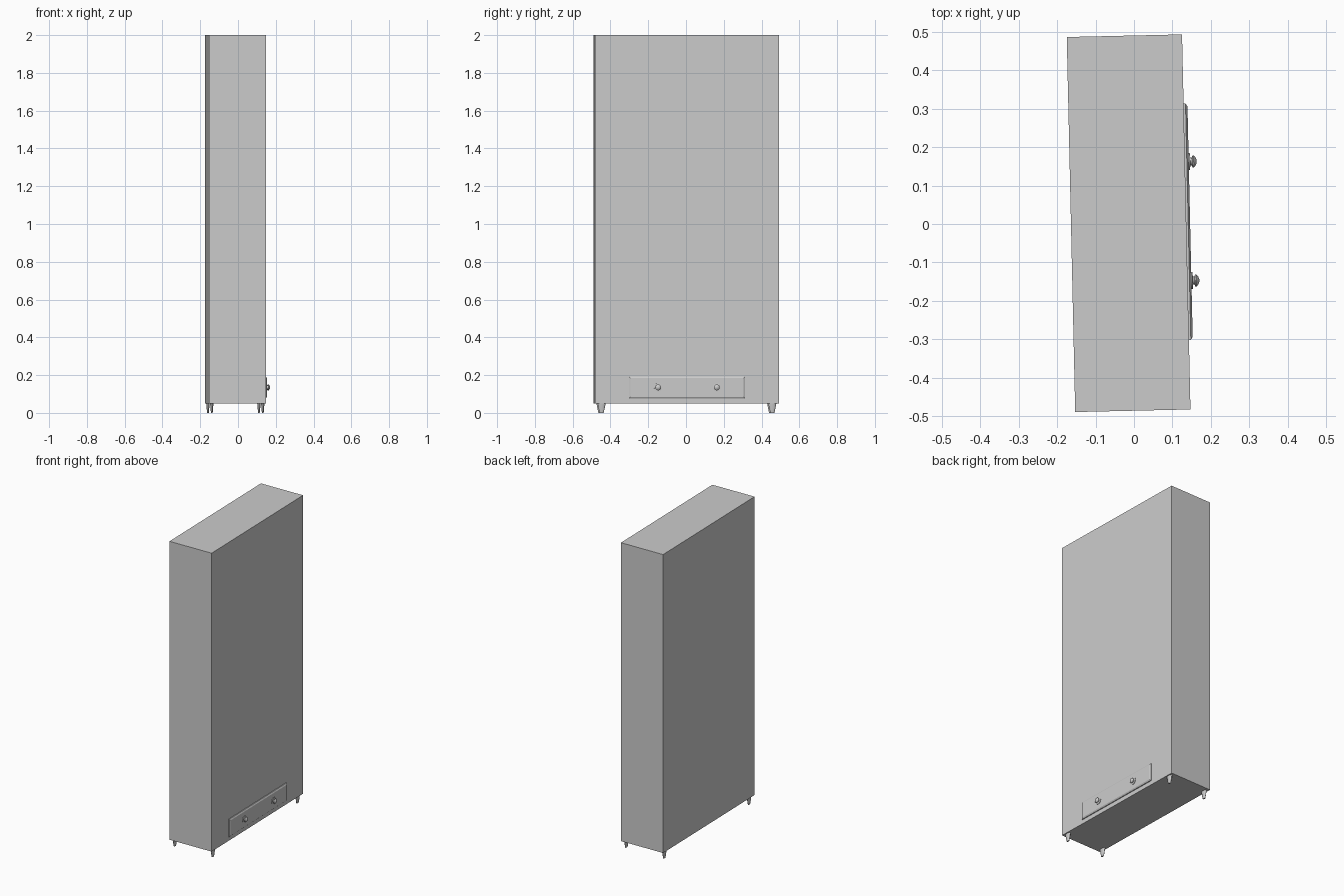
import bpy, bmesh, math
from mathutils import Matrix, Vector

if "Cube" in bpy.data.objects:
    bpy.data.objects.remove(bpy.data.objects["Cube"])

# whole cabinet is turned slightly about z
PLACE = Matrix.Translation((-0.014, 0.002, 0)) @ Matrix.Rotation(math.radians(1.29), 4, 'Z')

def finish(name, bm, smooth=False):
    bmesh.ops.recalc_face_normals(bm, faces=bm.faces)
    me = bpy.data.meshes.new(name)
    bm.to_mesh(me)
    bm.free()
    ob = bpy.data.objects.new(name, me)
    ob.matrix_world = PLACE
    bpy.context.collection.objects.link(ob)
    if smooth:
        bpy.ops.object.select_all(action='DESELECT')
        ob.select_set(True)
        bpy.context.view_layer.objects.active = ob
        bpy.ops.object.shade_smooth_by_angle(angle=math.radians(35))
    return ob

def box(name, lo, hi):
    lo, hi = Vector(lo), Vector(hi)
    bm = bmesh.new()
    bmesh.ops.create_cube(bm, size=1, matrix=Matrix.Translation((lo + hi) / 2) @ Matrix.Diagonal((*(hi - lo), 1)))
    return finish(name, bm)

def lathe(name, profile, matrix, n=12):
    # rings of (radius, height) around z, then placed by matrix
    bm = bmesh.new()
    rings = [[bm.verts.new((r * math.cos(2 * math.pi * i / n), r * math.sin(2 * math.pi * i / n), h))
              for i in range(n)] for r, h in profile]
    for a, b in zip(rings, rings[1:]):
        for i in range(n):
            bm.faces.new((a[i], a[(i + 1) % n], b[(i + 1) % n], b[i]))
    bm.faces.new(rings[0])
    bm.faces.new(rings[-1])
    bmesh.ops.transform(bm, matrix=matrix, verts=bm.verts)
    return finish(name, bm, True)

# cabinet body
box("cabinet_body", (-0.15, -0.488, 0.05), (0.15, 0.488, 2.0))

# drawer front with a sloped border
bm = bmesh.new()
loops = []
for x, inset in ((0.149, 0), (0.155, 0), (0.160, 0.008)):
    y0, y1, z0, z1 = -0.307 + inset, 0.308 - inset, 0.077 + inset, 0.192 - inset
    loops.append([bm.verts.new((x, y, z)) for y, z in ((y0, z0), (y1, z0), (y1, z1), (y0, z1))])
for a, b in zip(loops, loops[1:]):
    for i in range(4):
        bm.faces.new((a[i], a[(i + 1) % 4], b[(i + 1) % 4], b[i]))
bm.faces.new(loops[0])
bm.faces.new(loops[-1])
finish("drawer_front", bm)

# knobs: flange, neck, pointed head
knob = [(0.022, 0), (0.022, 0.004), (0.010, 0.005), (0.010, 0.009),
        (0.016, 0.011), (0.016, 0.014), (0.010, 0.019), (0.004, 0.0215)]
for i, y in enumerate((-0.153, 0.157)):
    m = Matrix.Translation((0.159, y, 0.135)) @ Matrix.Rotation(math.pi / 2, 4, 'Y')
    lathe(f"drawer_knob_{i + 1}", knob, m)

# tapered oval legs at the four corners
for x in (-0.135, 0.135):
    for y in (-0.452, 0.452):
        m = Matrix.Translation((x, y, 0)) @ Matrix.Diagonal((0.42, 1, 1, 1))
        lathe(f"leg_{'inner' if x < 0 else 'outer'}_{'front' if y < 0 else 'back'}",
              [(0.010, 0), (0.012, 0.004), (0.020, 0.043), (0.022, 0.051)], m)
